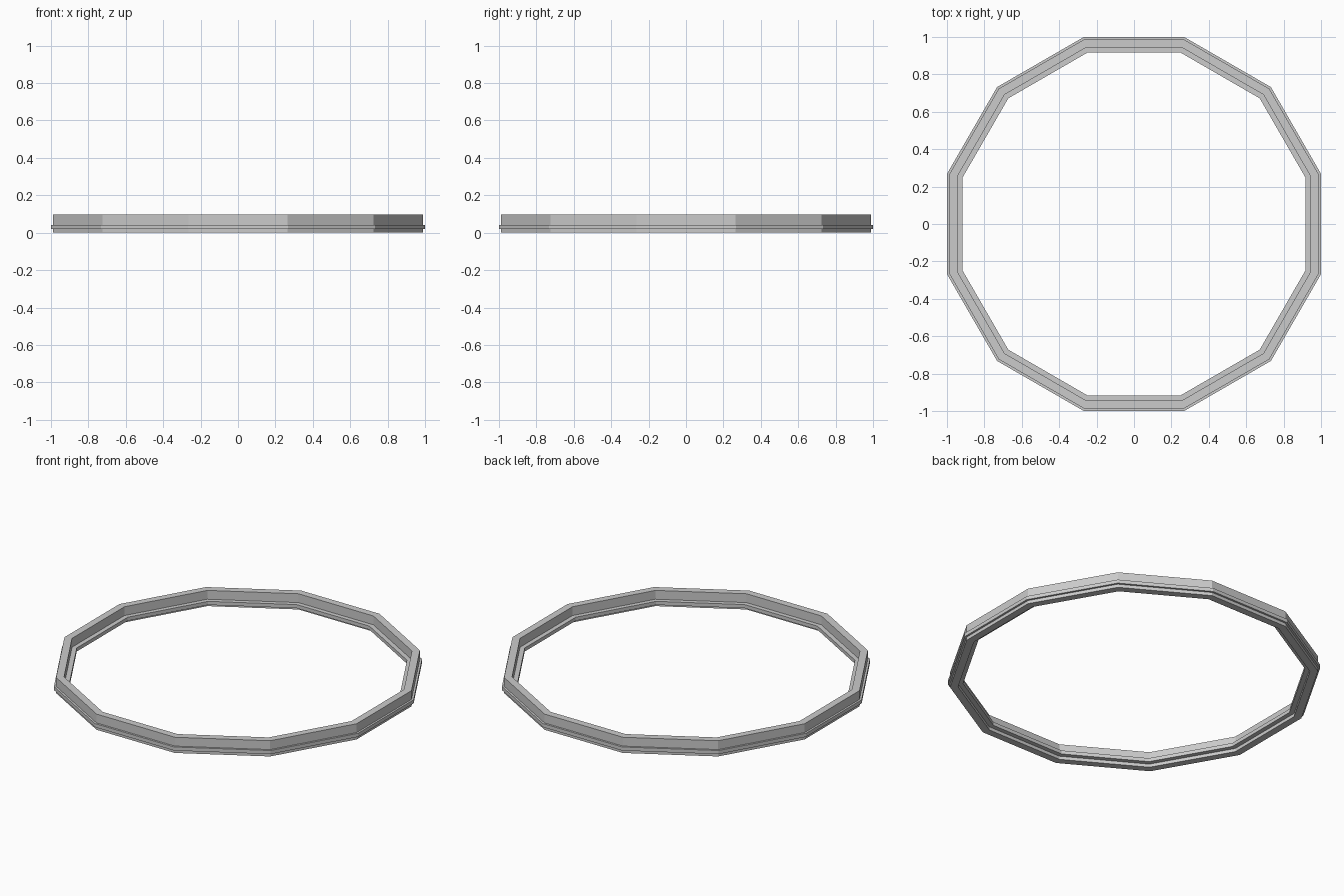
import bpy, bmesh
from math import cos, sin, pi

if "Cube" in bpy.data.objects:
    bpy.data.objects.remove(bpy.data.objects["Cube"])

SIDES = 12

# Cross-section as (distance to the flat of each side, height)
PROFILE = [
    (0.945, 0.0), (0.988, 0.0), (0.988, 0.02),      # lower band, outer
    (1.0, 0.02), (1.0, 0.042), (0.988, 0.042),      # outer lip
    (0.988, 0.096), (0.945, 0.096),                 # main wall and rim
    (0.945, 0.042), (0.918, 0.042), (0.918, 0.02),  # inner ledge
    (0.945, 0.02),
]


def ring(name, profile):
    """Sweep a closed cross-section around z with mitred corners."""
    bm = bmesh.new()
    loops = []
    for i in range(SIDES):
        a = (i + 0.5) * 2 * pi / SIDES
        k = 1 / cos(pi / SIDES)
        loops.append([bm.verts.new((r * k * cos(a), r * k * sin(a), z))
                      for r, z in profile])
    n = len(profile)
    for i in range(SIDES):
        p, q = loops[i], loops[(i + 1) % SIDES]
        for j in range(n):
            m = (j + 1) % n
            bm.faces.new((p[j], q[j], q[m], p[m]))
    bmesh.ops.recalc_face_normals(bm, faces=bm.faces)
    mesh = bpy.data.meshes.new(name)
    bm.to_mesh(mesh)
    bm.free()
    obj = bpy.data.objects.new(name, mesh)
    bpy.context.collection.objects.link(obj)
    return obj


# Twelve-sided flanged ring
ring("flanged_ring", PROFILE)
